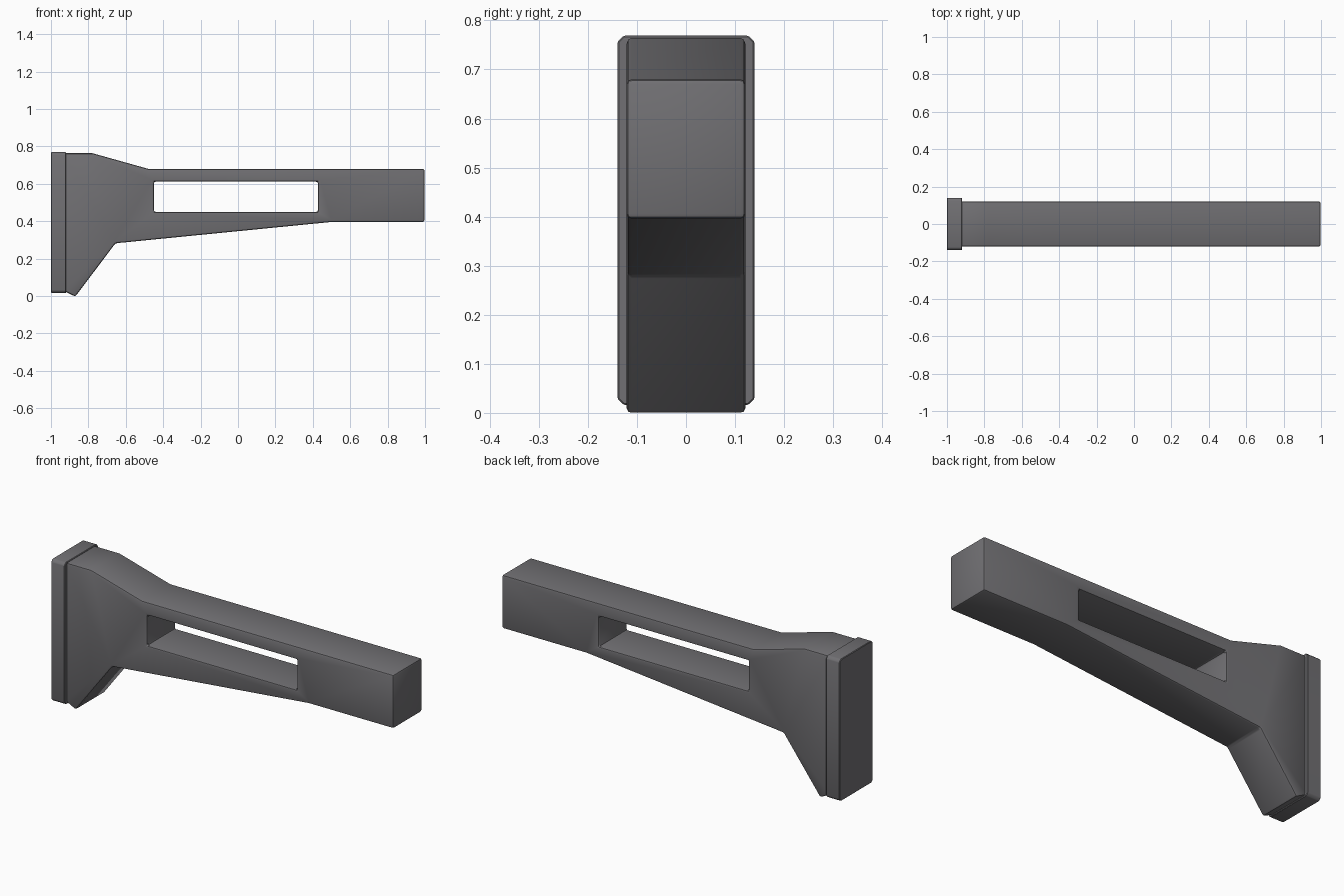
import bpy, bmesh, math

cube = bpy.data.objects.get("Cube")
if cube:
    bpy.data.objects.remove(cube, do_unlink=True)

GREY = (0.165, 0.162, 0.172, 1.0)
mat = bpy.data.materials.new("dark grey")
mat.use_nodes = True
mat.diffuse_color = GREY
mat.node_tree.nodes["Principled BSDF"].inputs["Base Color"].default_value = GREY


def finish(name, bm, bevel, segments):
    """Turn a bmesh into a bevelled, smooth-shaded object."""
    bmesh.ops.recalc_face_normals(bm, faces=bm.faces)
    mesh = bpy.data.meshes.new(name)
    bm.to_mesh(mesh)
    bm.free()
    mesh.materials.append(mat)
    obj = bpy.data.objects.new(name, mesh)
    bpy.context.collection.objects.link(obj)
    mod = obj.modifiers.new("rounded edges", "BEVEL")
    mod.width = bevel
    mod.segments = segments
    mod.limit_method = "ANGLE"
    mod.angle_limit = math.radians(25)
    bpy.ops.object.select_all(action="DESELECT")
    obj.select_set(True)
    bpy.context.view_layer.objects.active = obj
    bpy.ops.object.modifier_apply(modifier=mod.name)
    bpy.ops.object.shade_smooth_by_angle(angle=math.radians(30))
    return obj


def slab(loops, half_width):
    """Extrude an x-z outline, with optional hole loops, along y."""
    bm = bmesh.new()
    edges = []
    for loop in loops:
        vs = [bm.verts.new((x, -half_width, z)) for x, z in loop]
        edges += [bm.edges.new((a, b)) for a, b in zip(vs, vs[1:] + vs[:1])]
    bmesh.ops.triangle_fill(bm, edges=edges, use_beauty=True, normal=(0, -1, 0))
    grown = bmesh.ops.extrude_face_region(bm, geom=bm.faces[:], use_keep_orig=True)
    verts = [g for g in grown["geom"] if isinstance(g, bmesh.types.BMVert)]
    bmesh.ops.translate(bm, verts=verts, vec=(0, 2 * half_width, 0))
    return bm


# Bracket arm with flared root, lower brace and long slot
outline = [(-0.93, 0.764), (-0.78, 0.764), (-0.48, 0.68), (0.997, 0.68),
           (0.997, 0.396), (0.5, 0.396), (-0.655, 0.282), (-0.87, -0.003),
           (-0.93, 0.027)]
slot = [(-0.45, 0.45), (0.428, 0.45), (0.428, 0.611), (-0.45, 0.611)]
finish("bracket_arm", slab([outline, slot], 0.121), 0.01, 2)

# Mounting plate at the root
plate = [(-1.0, 0.016), (-0.919, 0.016), (-0.919, 0.769), (-1.0, 0.769)]
bm = slab([plate], 0.14)
# Chamfer the four corner edges that run through the plate thickness
bmesh.ops.dissolve_limit(bm, angle_limit=0.01, verts=bm.verts, edges=bm.edges)
corners = [e for e in bm.edges if abs(e.verts[0].co.x - e.verts[1].co.x) > 0.05]
bmesh.ops.bevel(bm, geom=corners, offset=0.013, segments=1, affect="EDGES")
finish("mounting_plate", bm, 0.003, 1)
